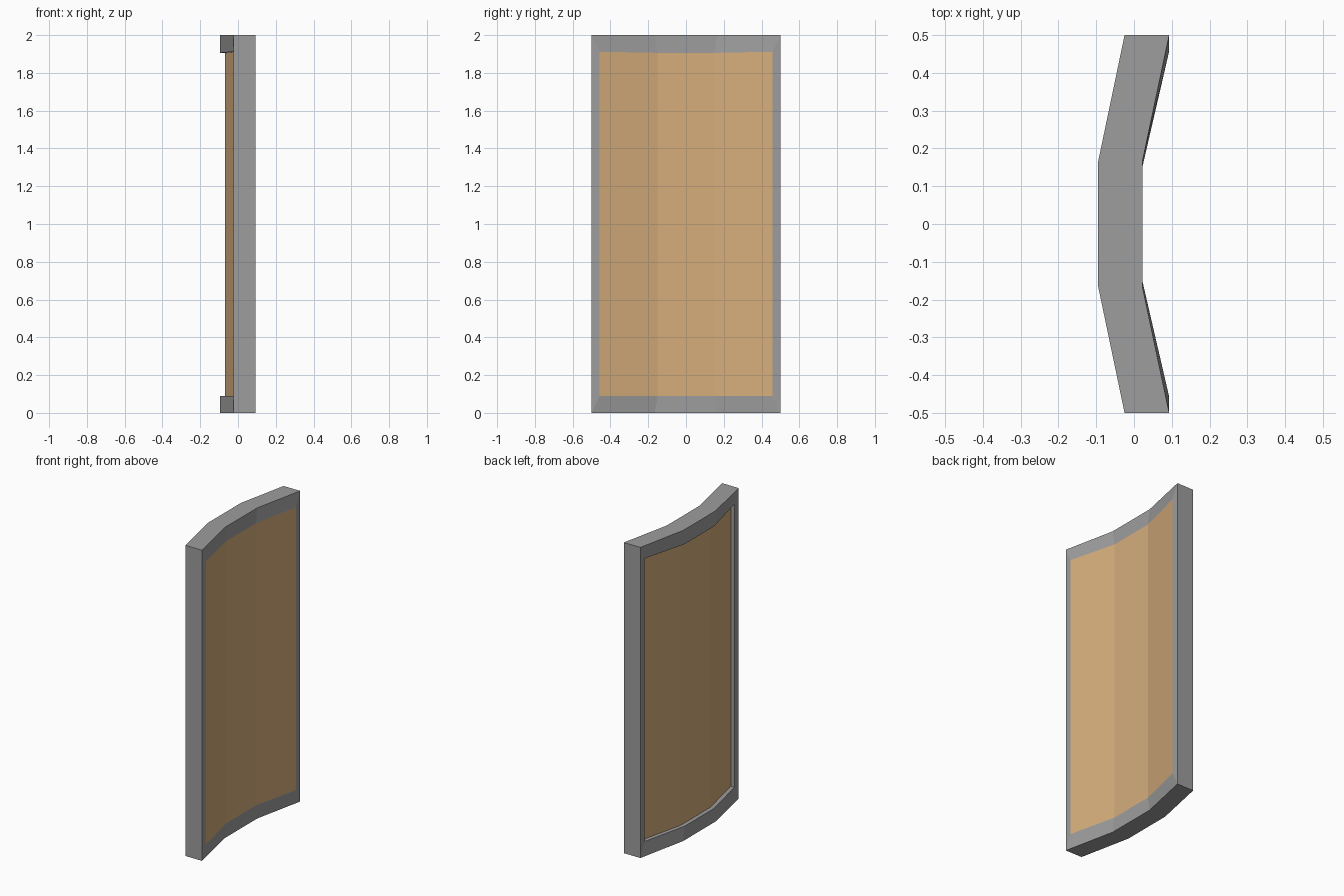
import bpy
import bmesh

cube = bpy.data.objects.get("Cube")
if cube:
    bpy.data.objects.remove(cube, do_unlink=True)


def material(name, rgb):
    mat = bpy.data.materials.new(name)
    mat.use_nodes = True
    color = (*rgb, 1)
    mat.diffuse_color = color
    mat.node_tree.nodes["Principled BSDF"].inputs["Base Color"].default_value = color
    return mat


def loop(bm, x_end, x_mid, y_end, y_mid, z_low, z_high, z_crown):
    """Eight-point bent rectangle: along the bottom, then back along the top."""
    across = [(x_end, -y_end), (x_mid, -y_mid), (x_mid, y_mid), (x_end, y_end)]
    tops = [z_high, z_crown, z_crown, z_high]
    points = [(x, y, z_low) for x, y in across]
    points += [(x, y, z) for (x, y), z in zip(across[::-1], tops)]
    return [bm.verts.new(p) for p in points]


def bridge(bm, a, b):
    for i in range(len(a)):
        j = (i + 1) % len(a)
        bm.faces.new((a[i], a[j], b[j], b[i]))


def cap(bm, ring):
    for i in range(3):
        bm.faces.new((ring[i], ring[i + 1], ring[6 - i], ring[7 - i]))


def finish(bm, name, mat):
    bmesh.ops.recalc_face_normals(bm, faces=bm.faces)
    mesh = bpy.data.meshes.new(name)
    bm.to_mesh(mesh)
    bm.free()
    mesh.materials.append(mat)
    obj = bpy.data.objects.new(name, mesh)
    bpy.context.collection.objects.link(obj)


OUTER = (0.5, 0.165, 0, 2, 2)
INNER = (0.457, 0.15, 0.09, 1.912, 1.906)
HOLLOW_SIDE = (0.093, 0.022)
BULGING_SIDE = (-0.025, -0.095)
RECESS = (0.001, -0.069)

# Mitred frame, closed ring around the opening
bm = bmesh.new()
rings = [loop(bm, *HOLLOW_SIDE, *INNER), loop(bm, *HOLLOW_SIDE, *OUTER),
         loop(bm, *BULGING_SIDE, *OUTER), loop(bm, *BULGING_SIDE, *INNER),
         loop(bm, *RECESS, *INNER)]
for i, ring in enumerate(rings):
    bridge(bm, ring, rings[(i + 1) % len(rings)])
finish(bm, "frame", material("grey metal", (0.34, 0.34, 0.34)))

# Bent panel, flush on the hollow side and recessed on the bulging side
bm = bmesh.new()
front = loop(bm, *HOLLOW_SIDE, *INNER)
back = loop(bm, *RECESS, *INNER)
bridge(bm, front, back)
cap(bm, front)
cap(bm, back)
finish(bm, "panel", material("tan panel", (0.67, 0.42, 0.2)))
